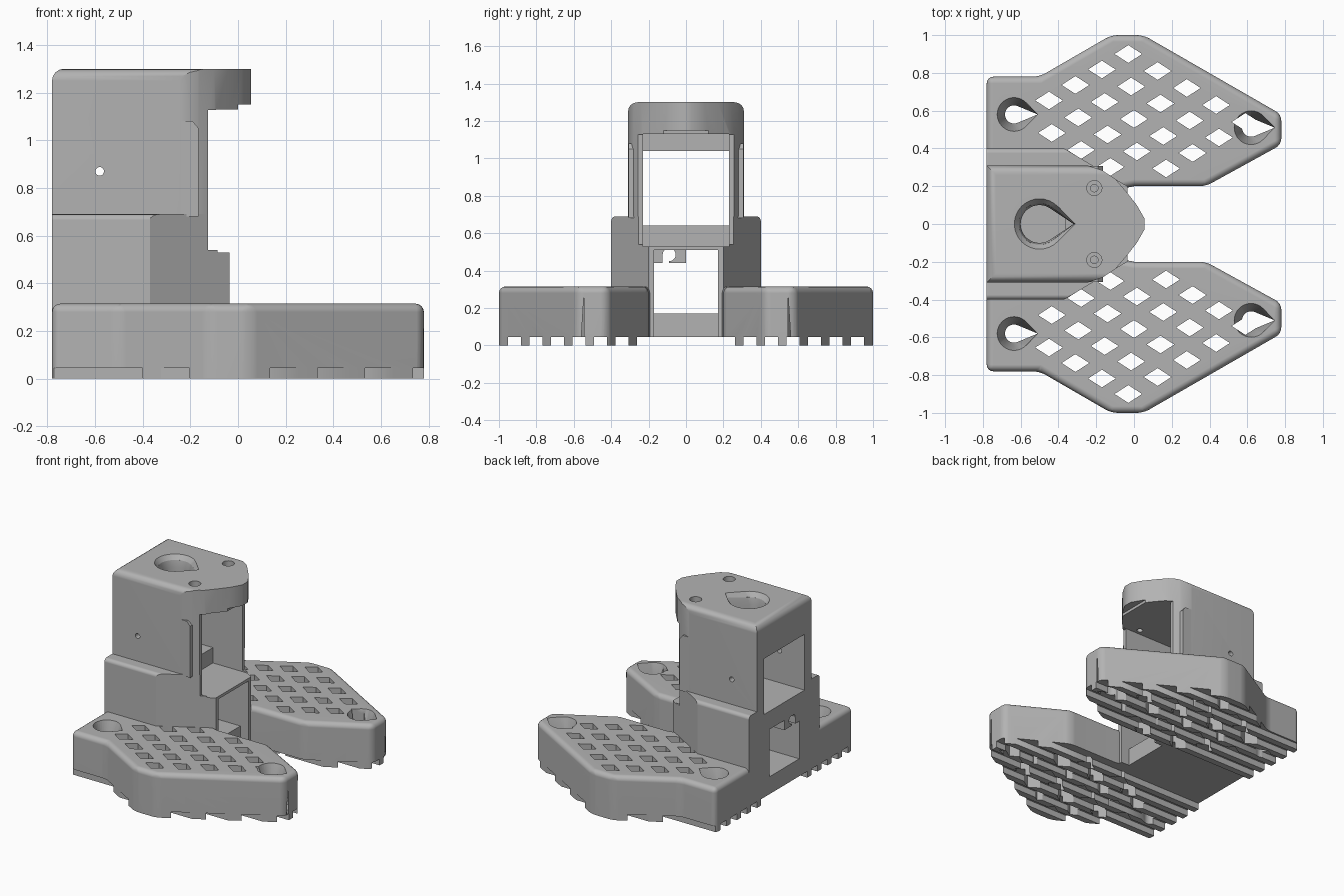
import bpy, bmesh, math
from mathutils import Vector

cube = bpy.data.objects.get("Cube")
if cube:
    bpy.data.objects.remove(cube, do_unlink=True)

grey = bpy.data.materials.new("plain_grey")
grey.use_nodes = True
grey.diffuse_color = (0.45, 0.45, 0.45, 1)
grey.node_tree.nodes["Principled BSDF"].inputs["Base Color"].default_value = (0.45, 0.45, 0.45, 1)


def prism(name, outline, z0, z1, top=None, bevel=0, rule=None, axis="Z"):
    """Extrude an outline; top gives a different upper outline for tapers."""
    bm = bmesh.new()
    place = (lambda p, z: (p[0], z, p[1])) if axis == "Y" else \
            (lambda p, z: (z, p[0], p[1])) if axis == "X" else \
            (lambda p, z: (p[0], p[1], z))
    low = [bm.verts.new(place(p, z0)) for p in outline]
    high = [bm.verts.new(place(p, z1)) for p in (top or outline)]
    bm.faces.new(low)
    bm.faces.new(high)
    for i in range(len(low)):
        j = (i + 1) % len(low)
        bm.faces.new((low[i], low[j], high[j], high[i]))
    bmesh.ops.recalc_face_normals(bm, faces=bm.faces)
    if bevel:
        picked = [e for e in bm.edges if rule(e.verts[0].co, e.verts[1].co)]
        bmesh.ops.bevel(bm, geom=picked, offset=bevel, segments=4,
                        profile=0.5, affect="EDGES", clamp_overlap=True)
    mesh = bpy.data.meshes.new(name)
    bm.to_mesh(mesh)
    bm.free()
    mesh.materials.append(grey)
    obj = bpy.data.objects.new(name, mesh)
    bpy.context.collection.objects.link(obj)
    return obj


def box(x0, x1, y0, y1, z0, z1, name="cutter", **kw):
    return prism(name, [(x0, y0), (x1, y0), (x1, y1), (x0, y1)], z0, z1, **kw)


def teardrop(cx, cy, r, tip):
    """Round hole outline drawn out to a point on the +x side."""
    a = math.acos(r / (tip - cx))
    n = 24
    arc = [a + (2 * math.pi - 2 * a) * i / n for i in range(n + 1)]
    return [(cx + r * math.cos(t), cy + r * math.sin(t)) for t in arc] + [(tip, cy)]


def circle(cx, cy, r, n=20):
    return [(cx + r * math.cos(2 * math.pi * i / n), cy + r * math.sin(2 * math.pi * i / n))
            for i in range(n)]


def activate(obj):
    bpy.ops.object.select_all(action="DESELECT")
    obj.select_set(True)
    bpy.context.view_layer.objects.active = obj


def cut(obj, cutters, operation="DIFFERENCE"):
    activate(obj)
    for c in cutters:
        c.hide_render = True
        m = obj.modifiers.new("cut", "BOOLEAN")
        m.operation, m.solver, m.object = operation, "EXACT", c
        bpy.ops.object.modifier_apply(modifier=m.name)
        bpy.data.objects.remove(c, do_unlink=True)


def finish(obj, mirror=False):
    activate(obj)
    bpy.ops.object.shade_smooth_by_angle(angle=math.radians(30))
    w = obj.modifiers.new("normals", "WEIGHTED_NORMAL")
    w.keep_sharp = True
    if mirror:
        m = obj.modifiers.new("mirror", "MIRROR")
        m.use_axis = (False, True, False)
        m.use_mirror_merge = False


# Feet: angular plates with rounded tops
FOOT_TOP = 0.315
foot_outline = [(-0.78, 0.19), (-0.78, 0.78), (-0.5, 0.78), (-0.12, 1.0), (0.05, 1.0),
                (0.78, 0.58), (0.78, 0.42), (0.38, 0.2), (0.0, 0.2), (-0.05, 0.19)]


def foot_edges(a, b):
    on_top = min(a.z, b.z) > 0.3
    corner = abs(a.z - b.z) > 0.1 and not (-0.1 < a.x < 0.02 and a.y < 0.3)
    return on_top or corner


feet = prism("feet", foot_outline, 0, FOOT_TOP, bevel=0.035, rule=foot_edges)

# Grooves that leave slats under the feet
pitch, slat = 0.115, 0.023
grooves = [box(-1, 1, 0.1, 0.285 - slat, -0.1, 0.045)]
for k in range(6):
    y = 0.285 + k * pitch
    grooves.append(box(-1, 1, y + slat, y + pitch - slat, -0.1, 0.045))
cut(feet, grooves)

# Diamond lattice through the feet
diamonds = []
for i in range(5):
    for j in range(5):
        if (i, j) in ((0, 4), (4, 4)):
            continue
        x, y = -0.03 + 0.155 * i - 0.14 * j, 0.9 - 0.09 * i - 0.082 * j
        diamonds.append(prism("cutter", [(x - 0.073, y), (x, y - 0.047), (x + 0.073, y), (x, y + 0.047)],
                              -0.1, 0.5))
cut(feet, diamonds)

# Flared teardrop mounting holes in the feet
holes = []
for x, y in ((-0.635, 0.58), (0.62, 0.51)):
    tip = x + 0.125
    inner, outer = teardrop(x, y, 0.048, tip), teardrop(x, y, 0.09, tip)
    holes += [prism("cutter", inner, -0.1, 0.3),
              prism("cutter", inner, 0.17, FOOT_TOP + 0.002, top=outer)]
cut(feet, holes)
finish(feet, mirror=True)

# Base block with tapering front arms
base_outline = [(-0.78, -0.4), (-0.37, -0.4), (-0.035, -0.2), (-0.035, 0.2), (-0.37, 0.4), (-0.78, 0.4)]
base = prism("base_block", base_outline, 0.045, 0.69, bevel=0.025,
             rule=lambda a, b: min(a.z, b.z) > 0.6 and min(abs(a.y), abs(b.y)) > 0.39
             and a.y * b.y > 0)
cut(base, [
    box(-1, 1, -0.17, 0.17, 0.17, 0.51),
    box(-0.1, 1, -0.17, 0.17, -0.1, 0.3),
    box(-1, 1, -0.23, 0.23, 0.64, 1),
    box(-0.36, 1, -0.23, 0.23, 0.53, 1),
    box(-0.125, 1, -0.6, 0.6, 0.54, 1),
])
finish(base)

# Cable clip under the rear of the shelf
clip = box(-0.78, -0.68, -0.17, 0.0, 0.44, 0.515, name="cable_clip")
cut(clip, [prism("cutter", circle(-0.09, 0.485, 0.035), -1, 0, axis="X"),
           box(-1, 0, -0.125, -0.09, 0.4, 0.48)])
finish(clip)

# Tower: rounded box trimmed by the curved nose outline
tower = box(-0.78, 0.2, -0.31, 0.31, 0.69, 1.3, name="tower", bevel=0.05,
            rule=lambda a, b: min(a.z, b.z) > 1.2 and max(a.x, b.x) + min(a.x, b.x) < 0.3)
half = [(-0.245, 0.31), (-0.17, 0.285), (-0.1, 0.24), (-0.04, 0.17), (0.015, 0.1), (0.055, 0.03)]
nose = [(x, -y) for x, y in half] + half[::-1]
cut(tower, [prism("cutter", [(-1, -0.31)] + nose + [(-1, 0.31)], 0.5, 1.5)], "INTERSECT")

# Through compartment, rear lintel, front lip and holes
top_hole, top_flare = teardrop(-0.5, 0, 0.1, -0.32), teardrop(-0.5, 0, 0.135, -0.31)
mid_flare = teardrop(-0.5, 0, 0.11, -0.318)
cuts = [
    box(-0.66, 1, -0.23, 0.23, 0.5, 1.13),
    box(-1, -0.6, -0.23, 0.23, 0.5, 1.04),
    box(-0.125, 1, -0.6, 0.6, 0.5, 1.127),
    box(0.0, 1, -0.13, 0.13, 1.0, 1.15),
    prism("cutter", top_hole, 1.0, 1.29),
    prism("cutter", top_hole, 1.22, 1.27, top=mid_flare),
    prism("cutter", mid_flare, 1.268, 1.302, top=top_flare),
    prism("cutter", circle(-0.58, 0.87, 0.018), -1, 1, axis="Y"),
]
for s in (-1, 1):
    cuts += [prism("cutter", circle(-0.21, s * 0.19, 0.04), 1.25, 1.4),
             prism("cutter", circle(-0.21, s * 0.19, 0.02), 1.0, 1.35)]
cut(tower, cuts)
finish(tower)

# Side guards beside the front opening, with chamfered tops
guards = prism("side_guards", [(-0.26, 0.68), (-0.165, 0.68), (-0.165, 1.05), (-0.19, 1.08), (-0.26, 1.08)],
               0.265, 0.308, axis="Y")
finish(guards, mirror=True)
